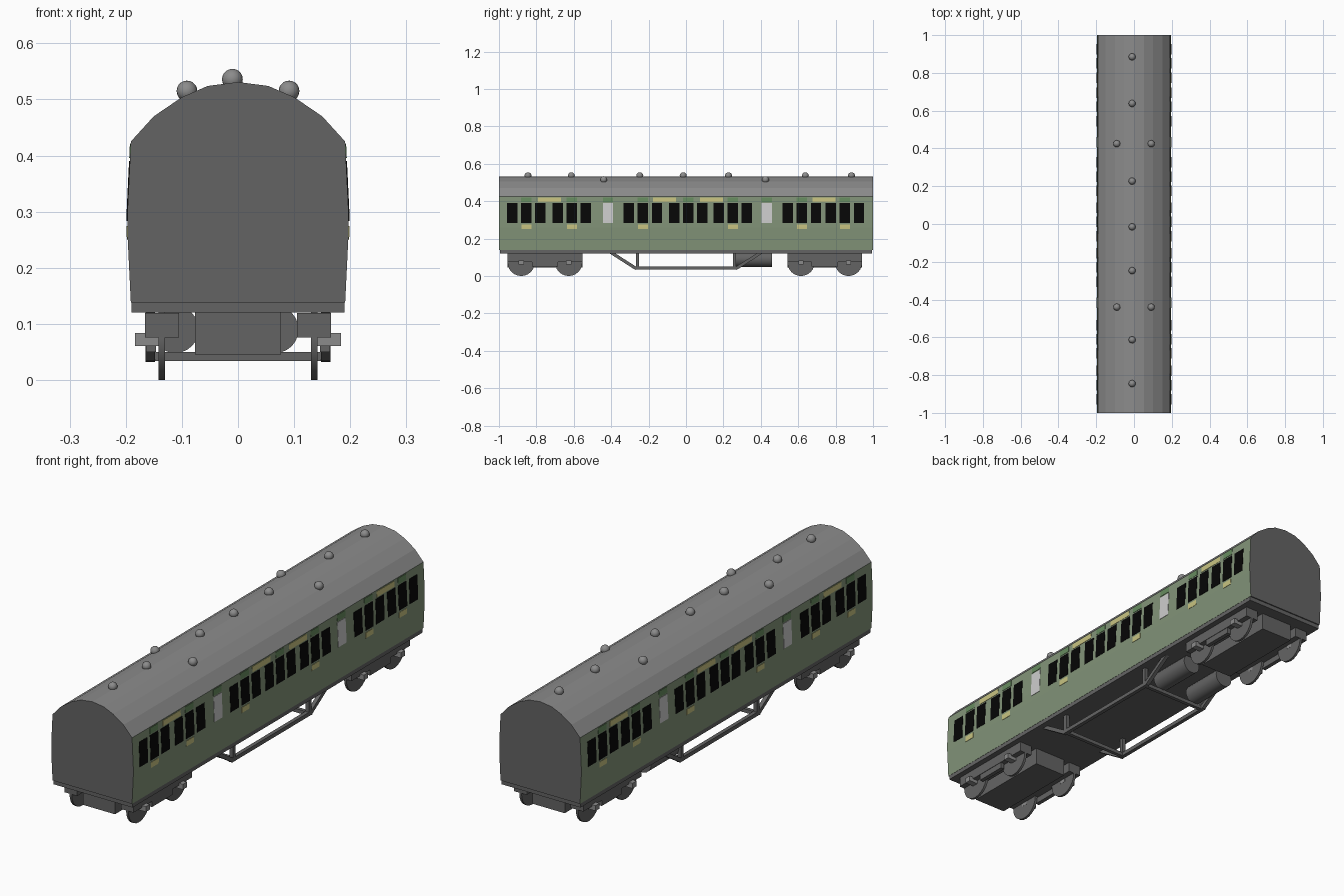
import bpy, bmesh, math
from mathutils import Vector

if "Cube" in bpy.data.objects:
    bpy.data.objects.remove(bpy.data.objects["Cube"])


def mat(name, r, g, b):
    m = bpy.data.materials.new(name)
    m.diffuse_color = (r, g, b, 1)
    m.use_nodes = True
    m.node_tree.nodes["Principled BSDF"].inputs["Base Color"].default_value = m.diffuse_color
    return m


GREEN = mat("side_green", 0.225, 0.295, 0.19)
DARKGREEN = mat("vent_green", 0.135, 0.26, 0.115)
YELLOW = mat("pale_yellow", 0.58, 0.55, 0.22)
BLACK = mat("window_black", 0.002, 0.002, 0.002)
WHITE = mat("frosted_white", 0.61, 0.61, 0.61)
ROOF = mat("roof_grey", 0.26, 0.26, 0.26)
DARK = mat("dark_grey", 0.127, 0.127, 0.127)


def finish(name, bm, mats):
    bmesh.ops.recalc_face_normals(bm, faces=bm.faces)
    me = bpy.data.meshes.new(name)
    bm.to_mesh(me)
    bm.free()
    for m in mats:
        me.materials.append(m)
    ob = bpy.data.objects.new(name, me)
    bpy.context.collection.objects.link(ob)
    return ob


def box(name, x0, x1, y0, y1, z0, z1, m):
    bm = bmesh.new()
    bmesh.ops.create_cube(bm, size=1)
    for v in bm.verts:
        v.co = ((x0 + x1) / 2 + v.co.x * (x1 - x0),
                (y0 + y1) / 2 + v.co.y * (y1 - y0),
                (z0 + z1) / 2 + v.co.z * (z1 - z0))
    return finish(name, bm, [m])


def cylinder(name, loc, r, depth, axis, m, seg=24):
    bm = bmesh.new()
    bmesh.ops.create_cone(bm, cap_ends=True, segments=seg, radius1=r, radius2=r, depth=depth)
    q = Vector((0, 0, 1)).rotation_difference(Vector(axis))
    for v in bm.verts:
        v.co = q @ v.co + Vector(loc)
    ob = finish(name, bm, [m])
    for p in ob.data.polygons:
        p.use_smooth = len(p.vertices) == 4
    return ob


def bar(name, a, b, w, m):
    # square bar between two points
    a, b = Vector(a), Vector(b)
    bm = bmesh.new()
    bmesh.ops.create_cube(bm, size=1)
    q = (b - a).to_track_quat('Z', 'X')
    for v in bm.verts:
        v.co = q @ Vector((v.co.x * w, v.co.y * w, v.co.z * ((b - a).length + w * 0.6))) + (a + b) / 2
    return finish(name, bm, [m])


# Body shell: one profile extruded along y, coloured by height and direction
SIDE = [(0.191, 0.138), (0.197, 0.26), (0.197, 0.30), (0.191, 0.425)]
half = SIDE + [(0.15, 0.47), (0.10, 0.504), (0.054, 0.524)]
profile = half + [(0, 0.531)] + [(-x, z) for x, z in reversed(half)]
bm = bmesh.new()
face = bm.faces.new([bm.verts.new((x, -1, z)) for x, z in profile])
ext = bmesh.ops.extrude_face_region(bm, geom=[face], use_keep_orig=True)
for v in ext["geom"]:
    if isinstance(v, bmesh.types.BMVert):
        v.co.y = 1
bmesh.ops.recalc_face_normals(bm, faces=bm.faces)
for f in bm.faces:
    c = f.calc_center_median()
    if abs(f.normal.y) > 0.5 or f.normal.z < -0.5:
        f.material_index = 2
    elif c.z > 0.425:
        f.material_index = 1
finish("carriage_body", bm, [GREEN, ROOF, DARK])


def side_x(z):
    for (xa, za), (xb, zb) in zip(SIDE, SIDE[1:]):
        if z <= zb:
            return xa + (xb - xa) * (z - za) / (zb - za)
    return SIDE[-1][0]


def plates(name, rects, m, off=0.0015):
    # thin plates following both curved sides
    bm = bmesh.new()
    for s in (-1, 1):
        for yc, w, z0, z1 in rects:
            levels = [z0] + [z for _, z in SIDE if z0 < z < z1] + [z1]
            rows = []
            for z in levels:
                x = side_x(z)
                rows.append([bm.verts.new((s * (x + d), yc + e * w / 2, z))
                             for d, e in ((-0.002, -1), (off, -1), (off, 1), (-0.002, 1))])
            for a, b in zip(rows, rows[1:]):
                for i in range(4):
                    bm.faces.new((a[i], a[(i + 1) % 4], b[(i + 1) % 4], b[i]))
            bm.faces.new(rows[0])
            bm.faces.new(rows[-1])
    finish(name, bm, [m])


# Windows, ventilator panels and yellow bands
bays = [-0.853, -0.61, -0.23, 0.011, 0.251, 0.62, 0.85]
lavs = [-0.417, 0.433]
plates("windows", [(y + d, 0.056, 0.283, 0.39) for y in bays for d in (-0.075, 0, 0.075)], BLACK)
plates("frosted_windows", [(y, 0.056, 0.283, 0.39) for y in lavs], WHITE)
plates("door_vents", [(y, 0.056, 0.396, 0.421) for y in bays + lavs], DARKGREEN)
plates("roof_labels", [(y, 0.122, 0.396, 0.42) for y in (-0.73, -0.115, 0.136, 0.737)], YELLOW)
plates("door_labels", [(y, 0.052, 0.25, 0.274) for y in bays if abs(y) > 0.1], YELLOW)

# Roof ventilators
vents = [(-0.01, y, 0.536) for y in (-0.845, -0.613, -0.247, -0.015, 0.227, 0.638, 0.885)]
vents += [(x, y, 0.515) for x in (-0.091, 0.091) for y in (-0.44, 0.425)]
bm = bmesh.new()
for p in vents:
    r = bmesh.ops.create_uvsphere(bm, u_segments=16, v_segments=10, radius=0.0185)
    bmesh.ops.translate(bm, verts=r["verts"], vec=p)
for f in bm.faces:
    f.smooth = True
finish("roof_ventilators", bm, [ROOF])

# Underframe
box("underframe", -0.19, 0.19, -0.995, 0.995, 0.12, 0.1385, DARK)

# Bogies
for yc in (-0.754, 0.742):
    box("bogie_centre", -0.077, 0.077, yc - 0.2, yc + 0.2, 0.045, 0.121, DARK)
    for s in (-1, 1):
        xs = sorted((s * 0.105, s * 0.166))
        box("bogie_side_frame", *xs, yc - 0.2, yc + 0.2, 0.076, 0.119, DARK)
        xs = sorted((s * 0.146, s * 0.164))
        box("bogie_spring_plank", *xs, yc - 0.07, yc + 0.07, 0.05, 0.08, DARK)
        for d in (-0.127, 0.127):
            cylinder("wheel", (s * 0.136, yc + d, 0.073), 0.073, 0.011, (1, 0, 0), DARK)
            xs = sorted((s * 0.13, s * 0.184))
            box("axle_box", *xs, yc + d - 0.014, yc + d + 0.014, 0.061, 0.084, ROOF)

# Truss rods with queen posts and cross bars
for s in (-1, 1):
    x = s * 0.156
    bar("truss_bottom", (x, -0.27, 0.042), (x, 0.27, 0.042), 0.017, DARK)
    for e in (-1, 1):
        bar("truss_diagonal", (x, e * 0.27, 0.042), (x, e * 0.40, 0.125), 0.017, DARK)
        bar("queen_post", (x, e * 0.26, 0.042), (x, e * 0.26, 0.125), 0.017, DARK)
for e in (-1, 1):
    bar("truss_cross_bar", (-0.15, e * 0.26, 0.042), (0.15, e * 0.26, 0.042), 0.016, DARK)

# Vacuum cylinders under the floor
for x in (-0.112, 0.066):
    cylinder("brake_cylinder", (x, 0.36, 0.09), 0.042, 0.2, (0, 1, 0), DARK)
